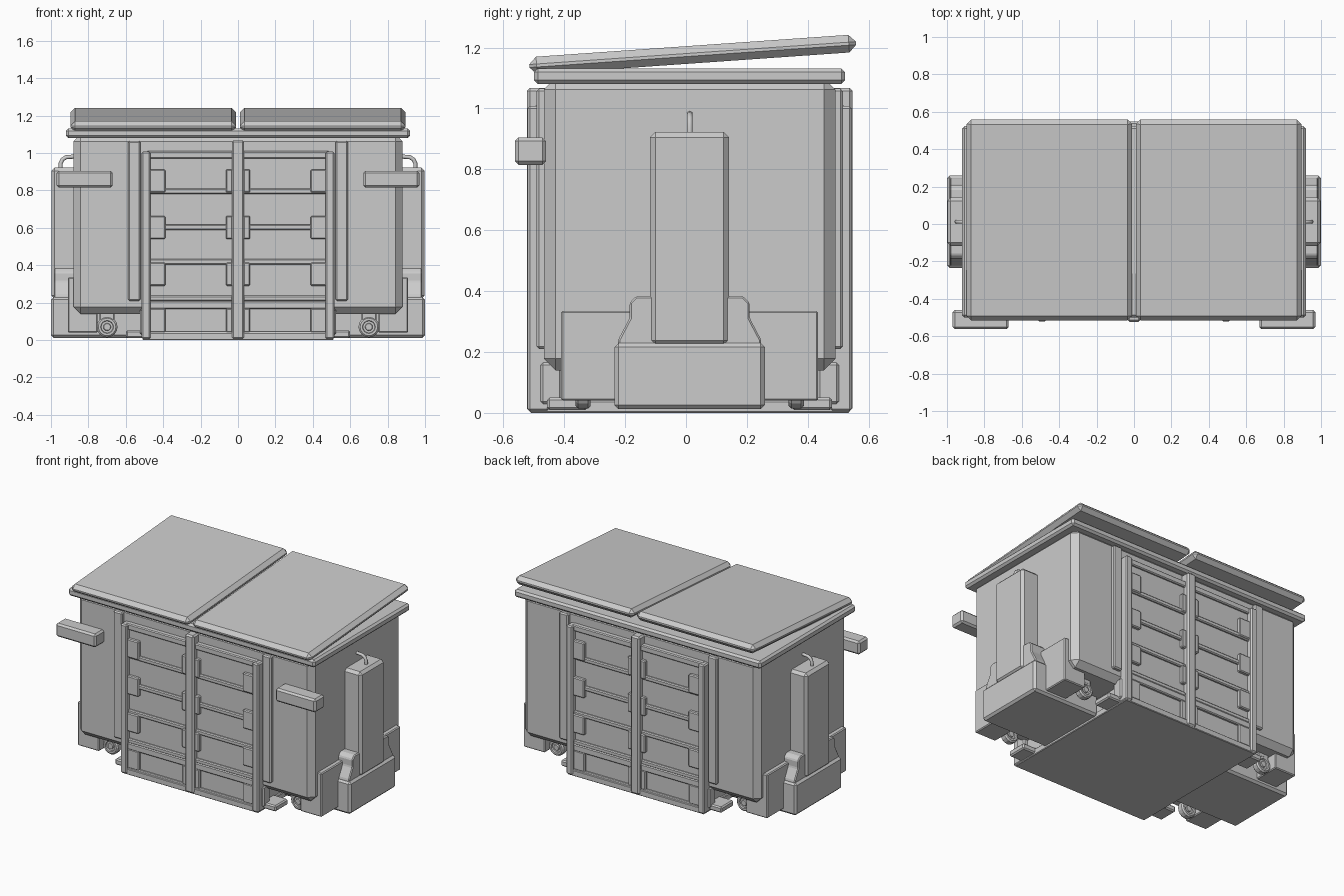
import bpy, bmesh, math
from mathutils import Matrix

if "Cube" in bpy.data.objects:
    bpy.data.objects.remove(bpy.data.objects["Cube"])

CY = 0.012  # y of the container's mid plane


def finish(bm, name, bevel=0.0):
    if bevel:
        bmesh.ops.bevel(bm, geom=bm.edges[:], offset=bevel, segments=1,
                        affect='EDGES', clamp_overlap=True)
    bmesh.ops.recalc_face_normals(bm, faces=bm.faces[:])
    me = bpy.data.meshes.new(name)
    bm.to_mesh(me)
    bm.free()
    ob = bpy.data.objects.new(name, me)
    bpy.context.collection.objects.link(ob)
    return ob


def box(name, x, y, z, bevel=0.006):
    """Chamfered box from (min, max) ranges in any order."""
    x, y, z = sorted(x), sorted(y), sorted(z)
    bm = bmesh.new()
    bmesh.ops.create_cube(bm, size=1)
    for v in bm.verts:
        v.co = [r[0] + (c + 0.5) * (r[1] - r[0]) for c, r in zip(v.co, (x, y, z))]
    return finish(bm, name, bevel)


def extrude_x(name, profile, x0, x1, bevel=0.0):
    """Solid from a (y, z) outline swept along x."""
    bm = bmesh.new()
    face = bm.faces.new([bm.verts.new((x0, y, z)) for y, z in profile])
    geo = bmesh.ops.extrude_face_region(bm, geom=[face])['geom']
    bmesh.ops.translate(bm, vec=(x1 - x0, 0, 0),
                        verts=[g for g in geo if isinstance(g, bmesh.types.BMVert)])
    return finish(bm, name, bevel)


def wheel(name, x, y, r, depth, segs=16):
    bm = bmesh.new()
    bmesh.ops.create_cone(bm, cap_ends=True, segments=segs, radius1=r, radius2=r, depth=depth,
                          matrix=Matrix.Translation((x, y, 0.07)) @ Matrix.Rotation(math.pi / 2, 4, 'X'))
    caps = [f for f in bm.faces if len(f.verts) == segs]
    edges = list({e for f in caps for e in f.edges})
    bmesh.ops.bevel(bm, geom=edges, offset=r * 0.16, segments=1, affect='EDGES')
    # stepped hub on both sides
    caps = [f for f in bm.faces if len(f.verts) == segs]
    bmesh.ops.inset_individual(bm, faces=caps, thickness=r * 0.22)
    bmesh.ops.inset_individual(bm, faces=caps, thickness=r * 0.05, depth=-0.01)
    bmesh.ops.inset_individual(bm, faces=caps, thickness=r * 0.2)
    bmesh.ops.inset_individual(bm, faces=caps, thickness=r * 0.05, depth=0.008)
    return finish(bm, name)


# Main bin and its top rim
box("bin_body", (-0.88, 0.88), (-0.467, 0.491), (0.14, 1.10), 0.038)
box("top_rim", (-0.92, 0.92), (-0.50, 0.523), (1.08, 1.132), 0.013)

# Two tilted lids
for side, s in (("left", -1), ("right", 1)):
    lid = box("lid_" + side, (0.01 * s, 0.895 * s), (-0.538, 0.538), (-0.029, 0.029), 0.024)
    lid.location = (0, 0.022, 1.177)
    lid.rotation_euler.x = math.radians(4)

# Central block passing through the bin
box("centre_block", (-0.495, 0.495), (CY - 0.497, CY + 0.497), (0.003, 1.0), 0.004)
box("floor_slab", (-0.51, 0.51), (CY - 0.525, CY + 0.525), (0.0, 0.04), 0.004)

for face, f in (("front", -1), ("back", 1)):
    def depth(d, inner=0.46):
        return (CY + f * inner, CY + f * d)

    # Frame posts and header
    box("centre_post_" + face, (-0.033, 0.033), depth(0.535), (0.005, 1.068), 0.01)
    box("header_bar_" + face, (-0.49, 0.49), depth(0.512), (0.97, 1.01))
    for side, s in (("left", -1), ("right", 1)):
        tag = face + "_" + side

        def span(a, b):
            return (s * a, s * b)

        box("frame_post_" + tag, span(0.468, 0.515), depth(0.533), (0.005, 1.008), 0.008)
        box("side_strip_" + tag, span(0.522, 0.588), depth(0.503), (0.21, 1.065), 0.008)
        # Horizontal ribs and clip plates
        for z in (0.222, 0.418, 0.604, 0.795):
            box("panel_rib_" + tag, span(0.03, 0.48), depth(0.512), (z - 0.015, z + 0.015))
        for z in (0.352, 0.602, 0.85):
            box("inner_clip_" + tag, span(0.03, 0.065), depth(0.520), (z - 0.062, z + 0.062))
            box("outer_clip_" + tag, span(0.388, 0.48), depth(0.520), (z - 0.062, z + 0.062))
        # Lower board: raised border around a sunken plate
        box("kick_base_" + tag, span(0.03, 0.48), depth(0.515), (0.005, 0.045))
        box("kick_top_" + tag, span(0.03, 0.48), depth(0.515), (0.165, 0.21))
        box("kick_inner_" + tag, span(0.03, 0.065), depth(0.515), (0.04, 0.17))
        box("kick_outer_" + tag, span(0.388, 0.48), depth(0.515), (0.04, 0.17))
        # Corner block, foot and wheel
        box("corner_block_" + tag, span(0.49, 0.525), depth(0.49, 0.42), (0.03, 0.165), 0.008)
        box("foot_" + tag, span(0.49, 0.60), depth(0.468, 0.335), (0.01, 0.05), 0.008)
        wheel("wheel_" + tag, s * 0.70, CY + f * 0.35, 0.056, 0.05)
        box("wheel_bracket_" + tag, span(0.66, 0.74), depth(0.37, 0.33), (0.10, 0.16))

# Side units
for side, s in (("left", -1), ("right", 1)):
    box("side_housing_" + side, (s * 0.75, s * 0.91), (CY - 0.422, CY + 0.422), (0.04, 0.335), 0.006)
    box("pocket_base_" + side, (s * 0.50, s * 1.0), (CY - 0.247, CY + 0.247), (0.012, 0.23), 0.014)
    half = [(0.235, 0.215), (0.235, 0.24), (0.197, 0.312), (0.197, 0.362), (0.175, 0.384), (0.13, 0.384)]
    outline = [(CY + y, z) for y, z in half] + [(CY - y, z) for y, z in reversed(half)]
    extrude_x("shoulder_" + side, outline, s * 0.86, s * 0.985, 0.006)
    box("tower_" + side, (s * 0.86, s * 0.998), (CY - 0.13, CY + 0.13), (0.22, 0.923), 0.018)
    # Fork handle at the front
    box("fork_handle_" + side, (s * 0.67, s * 0.97), (-0.562, -0.46), (0.815, 0.905), 0.012)
    # Bent pipe from the tower into the bin
    cu = bpy.data.curves.new("bent_pipe_" + side, 'CURVE')
    cu.dimensions = '3D'
    cu.bevel_depth = 0.011
    cu.bevel_resolution = 1
    cu.use_fill_caps = True
    sp = cu.splines.new('POLY')
    pts = [(0.948, 0.91), (0.948, 0.945), (0.938, 0.966), (0.918, 0.978), (0.875, 0.981)]
    sp.points.add(len(pts) - 1)
    for p, (x, z) in zip(sp.points, pts):
        p.co = (s * x, CY, z, 1)
    bpy.context.collection.objects.link(bpy.data.objects.new("bent_pipe_" + side, cu))
